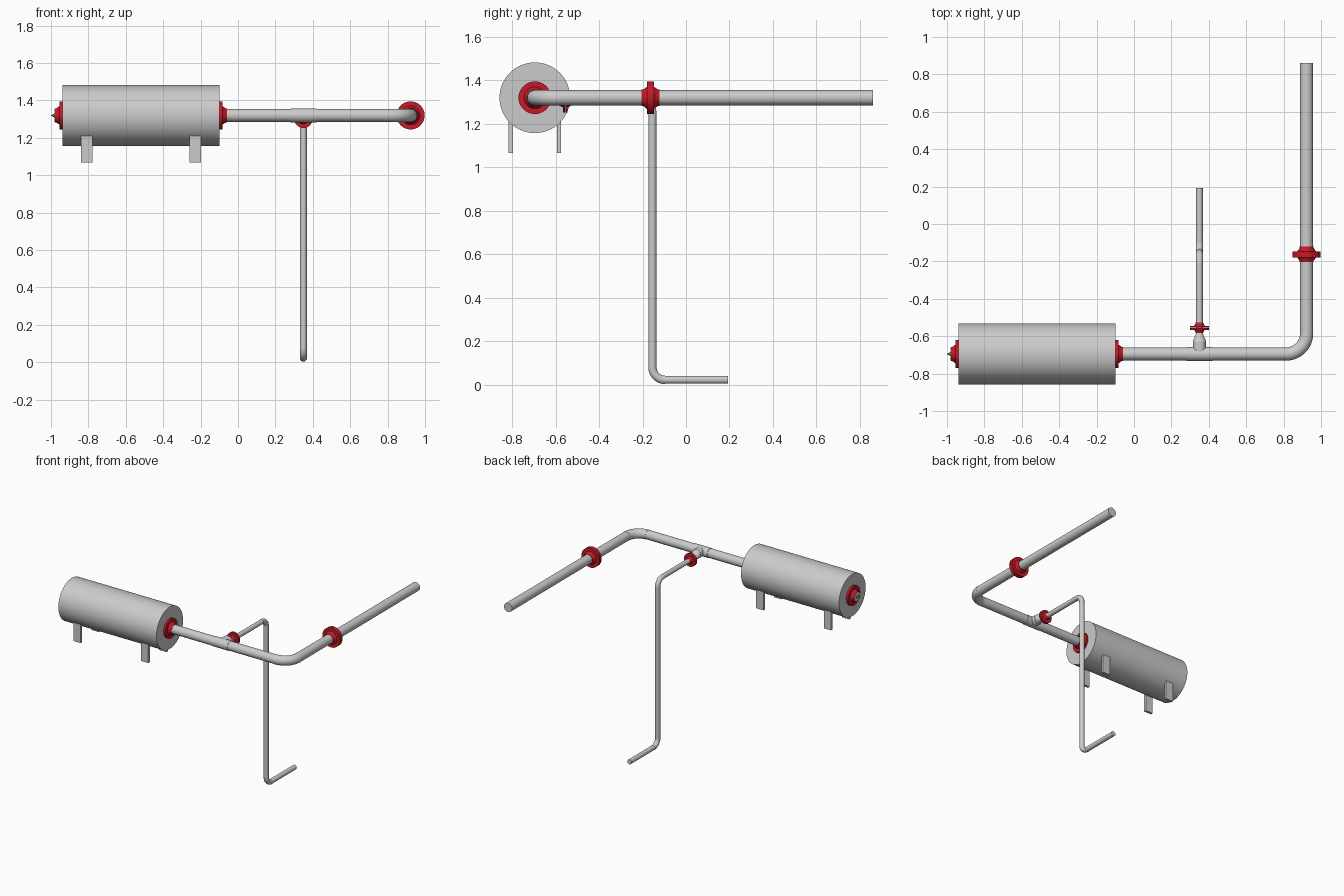
import bpy, bmesh, math
from mathutils import Vector as V

if "Cube" in bpy.data.objects:
    bpy.data.objects.remove(bpy.data.objects["Cube"])

X, Y, Z = V((1, 0, 0)), V((0, 1, 0)), V((0, 0, 1))
PY, PZ = -0.695, 1.32          # main line axis
RX = 0.923                     # outlet line x
BX, BZ = 0.35, 1.303           # branch line x and height
R, r = 0.0345, 0.018           # pipe radii


def material(name, col):
    m = bpy.data.materials.new(name)
    m.diffuse_color = col
    m.use_nodes = True
    m.node_tree.nodes["Principled BSDF"].inputs["Base Color"].default_value = m.diffuse_color
    return m


red = material("red", (0.55, 0.01, 0.02, 1))
green = material("green", (0.05, 0.35, 0.02, 1))


def finish(name, bm, mat=None):
    bmesh.ops.recalc_face_normals(bm, faces=bm.faces)
    me = bpy.data.meshes.new(name)
    bm.to_mesh(me)
    bm.free()
    ob = bpy.data.objects.new(name, me)
    bpy.context.collection.objects.link(ob)
    if mat:
        me.materials.append(mat)
    bpy.ops.object.select_all(action='DESELECT')
    ob.select_set(True)
    bpy.context.view_layer.objects.active = ob
    bpy.ops.object.shade_smooth_by_angle(angle=math.radians(30))
    return ob


def loft(name, rings, mat=None, side=None, n=40):
    """Capped skin through circles given as (centre, direction, radius)."""
    bm = bmesh.new()
    loops = []
    for c, d, rad in rings:
        u = side or d.orthogonal().normalized()
        w = d.cross(u).normalized()
        loops.append([bm.verts.new(c + (u * math.cos(a) + w * math.sin(a)) * rad)
                      for a in (2 * math.pi * i / n for i in range(n))])
    for a, b in zip(loops, loops[1:]):
        for i in range(n):
            j = (i + 1) % n
            bm.faces.new((a[i], a[j], b[j], b[i]))
    bm.faces.new(loops[0])
    bm.faces.new(loops[-1])
    return finish(name, bm, mat)


def lathe(name, origin, d, profile, mat=None, n=40):
    return loft(name, [(origin + d * t, d, rad) for t, rad in profile], mat, n=n)


def pipe(name, a, b, rad):
    d = (b - a).normalized()
    return lathe(name, a, d, [(0, rad), ((b - a).length, rad)])


def elbow(name, corner, d1, d2, bend, rad):
    centre = corner - d1 * bend + d2 * bend
    rings = []
    for i in range(13):
        a = math.pi / 2 * i / 12
        rings.append((centre - d2 * bend * math.cos(a) + d1 * bend * math.sin(a),
                      d1 * math.cos(a) + d2 * math.sin(a), rad))
    return loft(name, rings, side=d1.cross(d2))


def half_flange(name, face, d, big=True):
    """Disc at the face with a tapering weld neck pointing along d."""
    if big:
        p = [(0, .075), (.016, .075), (.016, .05), (.033, .038), (.041, .037)]
    else:
        p = [(0, .05), (.01, .05), (.01, .029), (.022, .021), (.028, .0195)]
    return lathe(name, face, d, p, red)


# Tank
lathe("tank", V((-0.938, PY, PZ)), X, [(0, .1625), (.84, .1625)], n=64)

# Tank legs
for lx in (-0.809, -0.229):
    for s in (-1, 1):
        bm = bmesh.new()
        bmesh.ops.create_cube(bm, size=1)
        bmesh.ops.scale(bm, vec=(.062, .019, .145), verts=bm.verts)
        bmesh.ops.translate(bm, vec=(lx, PY + s * .111, 1.1395), verts=bm.verts)
        finish("tank_leg", bm)

# Tank nozzles and the arrow at the closed end
half_flange("tank_outlet_flange", V((-0.099, PY, PZ)), X)
half_flange("tank_inlet_flange", V((-0.938, PY, PZ)), -X)
pipe("inlet_stub", V((-0.94, PY, PZ)), V((-0.981, PY, PZ)), R)
lathe("flow_arrow", V((-0.978, PY, PZ)), -X, [(0, .012), (.022, .001)], green, 16)

# Main pipe run
BEND = 0.11
corner = V((RX, PY, PZ))
pipe("main_pipe", V((-0.07, PY, PZ)), corner - X * BEND, R)
elbow("main_elbow", corner, X, Y, BEND, R + .001)
pipe("outlet_pipe", corner + Y * BEND, V((RX, 0.86, PZ)), R)
for s in (-1, 1):
    half_flange("outlet_flange", V((RX, -0.163 + s * .0005, PZ)), Y * s)

# Tee and flat-bottomed reducer
pipe("tee_body", V((BX - .07, PY, PZ)), V((BX + .07, PY, PZ)), R + .0025)
pipe("tee_branch", V((BX, PY, PZ)), V((BX, -0.63, PZ)), R + .001)
ye = -0.582
rings = []
for i in range(9):
    t = i / 8
    e = t * t * (3 - 2 * t)
    rings.append((V((BX, -0.63 + (ye + .63) * t, PZ + (BZ - PZ) * e)), Y,
                  R + (r + .001 - R) * e))
loft("reducer", rings, side=X)

# Branch line down to floor level
SB, DY, FZ = 0.057, -0.154, 0.023
top, low = V((BX, DY, BZ)), V((BX, DY, FZ))
for s in (-1, 1):
    half_flange("branch_flange", V((BX, -0.555 + s * .0005, BZ)), Y * s, False)
pipe("branch_pipe", V((BX, ye, BZ)), top - Y * SB, r)
elbow("branch_top_elbow", top, Y, -Z, SB, r + .001)
pipe("drop_pipe", top - Z * SB, low + Z * SB, r)
elbow("branch_low_elbow", low, -Z, Y, SB, r + .001)
pipe("floor_pipe", low + Y * SB, V((BX, 0.193, FZ)), r)
